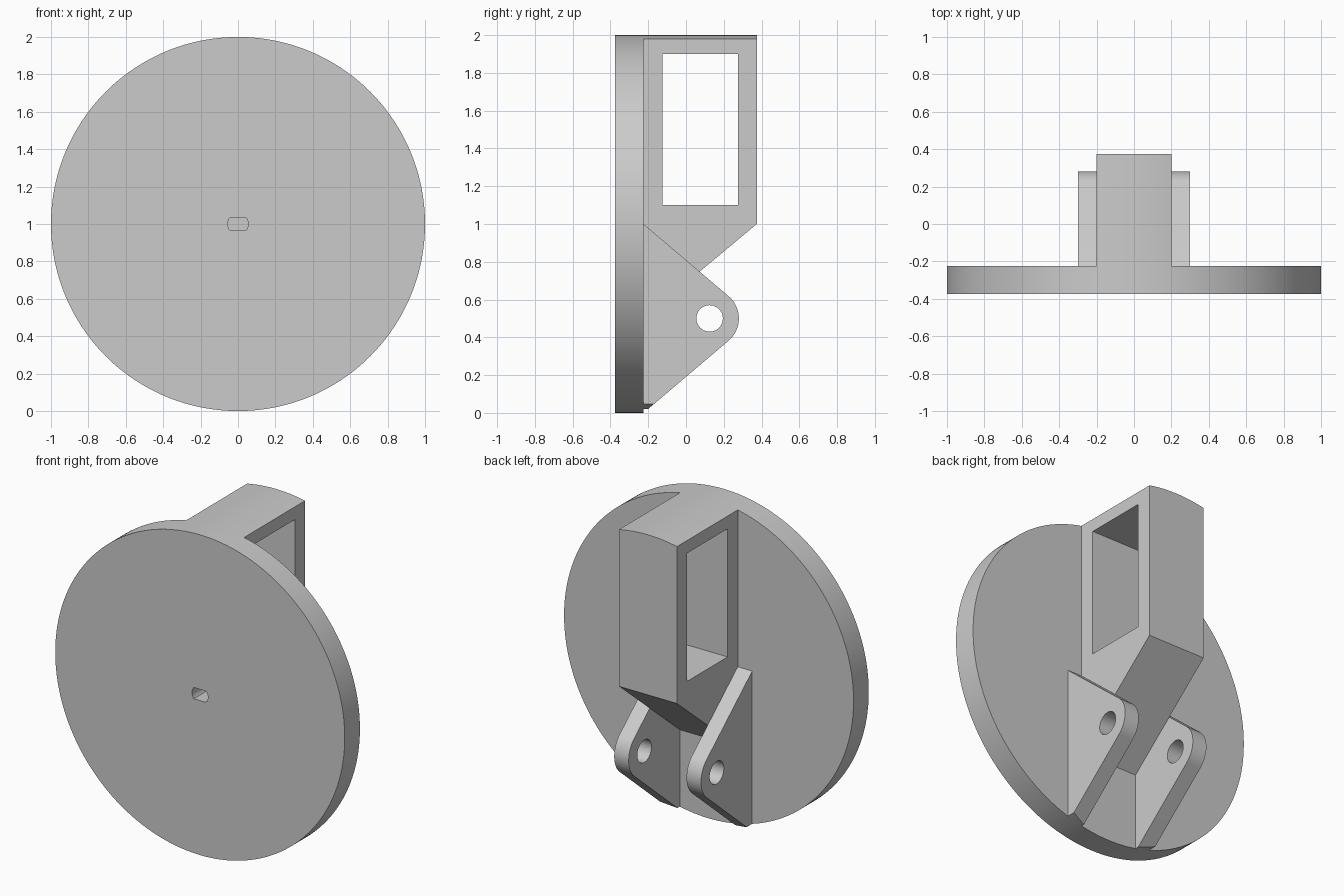
import bpy, bmesh
from math import sin, cos, pi, atan2, asin, sqrt, hypot
from mathutils import Vector

cube = bpy.data.objects.get("Cube")
if cube:
    bpy.data.objects.remove(cube, do_unlink=True)

grey = bpy.data.materials.new("plain grey")
grey.use_nodes = True
colour = (0.6, 0.6, 0.6, 1)
grey.diffuse_color = colour
grey.node_tree.nodes["Principled BSDF"].inputs["Base Color"].default_value = colour

FRONT, PLATE, BACK = -0.375, -0.225, 0.375   # depth of disc front, disc back, block back


def arc(cx, cy, r, start, end, n):
    return [(cx + r * cos(start + (end - start) * i / n),
             cy + r * sin(start + (end - start) * i / n)) for i in range(n + 1)]


def prism(name, profile, axis, lo, hi):
    """Extrude a profile: (y, z) points along x, or (x, z) points along y."""
    bm = bmesh.new()
    place = (lambda a, b: (lo, a, b)) if axis == "x" else (lambda a, b: (a, lo, b))
    face = bm.faces.new([bm.verts.new(place(*p)) for p in profile])
    new = bmesh.ops.extrude_face_region(bm, geom=[face])["geom"]
    step = Vector((hi - lo, 0, 0)) if axis == "x" else Vector((0, hi - lo, 0))
    bmesh.ops.translate(bm, vec=step, verts=[v for v in new if isinstance(v, bmesh.types.BMVert)])
    bmesh.ops.recalc_face_normals(bm, faces=bm.faces)
    mesh = bpy.data.meshes.new(name)
    bm.to_mesh(mesh)
    bm.free()
    mesh.materials.append(grey)
    ob = bpy.data.objects.new(name, mesh)
    bpy.context.collection.objects.link(ob)
    return ob


def boolean(ob, cutter, operation="DIFFERENCE"):
    mod = ob.modifiers.new(cutter.name, "BOOLEAN")
    mod.operation, mod.solver, mod.object = operation, "EXACT", cutter


def circle(cx, cy, r, n):
    return arc(cx, cy, r, 0, 2 * pi, n)[:-1]


# Helpers: round envelope, shaft slot, window and pin hole
envelope = prism("round_envelope", circle(0, 1, 1, 192), "y", FRONT - 0.1, BACK + 0.1)
half = asin(0.035 / 0.055)
slot_profile = arc(0, 1, 0.055, -half, half, 10) + arc(0, 1, 0.055, pi - half, pi + half, 10)
slot = prism("slot_cutter", slot_profile, "y", FRONT - 0.1, -0.05)
window = prism("window_cutter", [(-0.125, 1.1), (0.275, 1.1), (0.275, 1.9), (-0.125, 1.9)],
               "x", -0.5, 0.5)
pin_hole = prism("pin_hole_cutter", circle(0.125, 0.5, 0.07, 48), "x", -0.5, 0.5)

# Round plate
disc = prism("round_plate", circle(0, 1, 1, 192), "y", FRONT, PLATE)
boolean(disc, slot)

# Windowed block with sloping underside and rounded top
block = prism("window_block", [(PLATE, 0.5), (BACK, 1), (BACK, 2.1), (PLATE, 2.1)],
              "x", -0.2, 0.2)
boolean(block, envelope, "INTERSECT")
boolean(block, window)
boolean(block, slot)

# Pair of lugs: a triangle tangent to a round nose, trimmed to the plate edge
nose, r = (0.125, 0.5), 0.155
dy, dz = nose[0] - PLATE, 0.5
slope = atan2(dz, dy) - asin(r / hypot(dy, dz))
turn = pi / 2 - slope
lug_profile = [(PLATE, 0)] + arc(*nose, r, -turn, turn, 24) + [(PLATE, 1)]
lugs = []
for name, lo in (("left_lug", 0.2), ("right_lug", -0.3)):
    lug = prism(name, lug_profile, "x", lo, lo + 0.1)
    boolean(lug, envelope, "INTERSECT")
    boolean(lug, pin_hole)
    lugs.append(lug)

# Apply the cuts, smooth the round faces, then drop the helpers
for ob in [disc, block] + lugs:
    bpy.ops.object.select_all(action="DESELECT")
    ob.select_set(True)
    bpy.context.view_layer.objects.active = ob
    for mod in list(ob.modifiers):
        bpy.ops.object.modifier_apply(modifier=mod.name)
    bpy.ops.object.shade_smooth_by_angle(angle=pi / 6)
for helper in (envelope, slot, window, pin_hole):
    bpy.data.objects.remove(helper, do_unlink=True)
